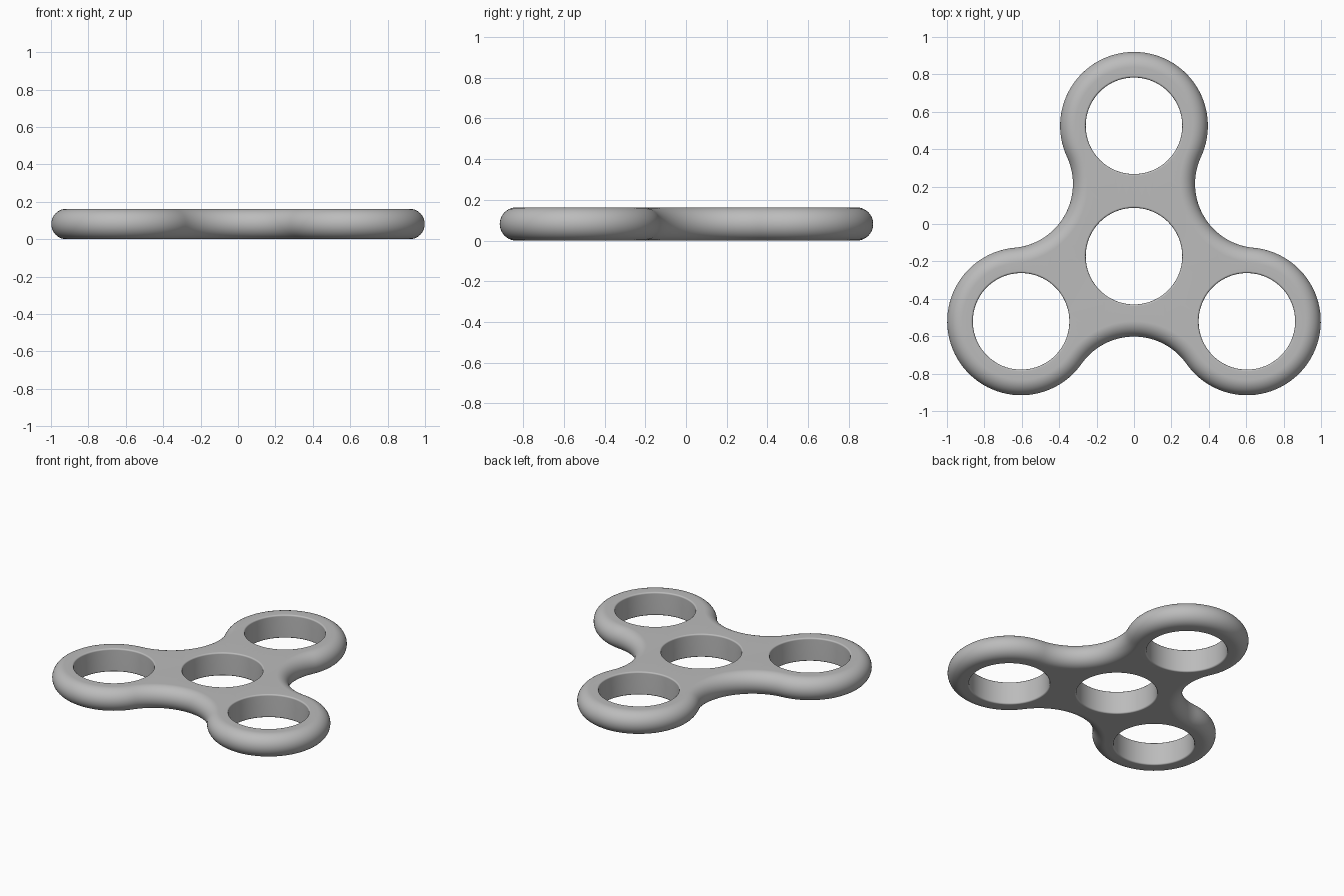
import bpy, bmesh
from math import sin, cos, pi, atan2, hypot, radians

if "Cube" in bpy.data.objects:
    bpy.data.objects.remove(bpy.data.objects["Cube"])

HEIGHT = 0.163
HUB_Y = -0.172
ARM = 0.697          # hub centre to lobe centre
LOBE_R = 0.395
WAIST = 0.43         # hub centre to the middle of each concave side
HOLE_R = 0.258
HOLE_EDGE = 0.01

# Radius of the concave arc that meets both neighbouring lobes tangentially
ax, ay = ARM * sin(pi / 3), ARM * cos(pi / 3)
valley_r = (ax**2 + (WAIST - ay)**2 - LOBE_R**2) / (2 * (LOBE_R - WAIST + ay))
valley_d = WAIST + valley_r


def polar(d, a):
    return d * cos(a), d * sin(a) + HUB_Y


def arc(centre, r, a0, a1, n):
    return [(centre[0] + r * cos(a0 + (a1 - a0) * i / n),
             centre[1] + r * sin(a0 + (a1 - a0) * i / n)) for i in range(n)]


def outline(inset):
    """Three convex lobes joined by three concave arcs, pulled in by inset."""
    pts = []
    # Direction from a lobe centre to the next valley centre, relative to the lobe axis
    dx = valley_d * cos(pi / 3) - ARM
    dy = valley_d * sin(pi / 3)
    half = atan2(dy, dx)
    for k in range(3):
        a = pi / 2 + k * 2 * pi / 3
        v = a + pi / 3
        pts += arc(polar(ARM, a), LOBE_R - inset, a - half, a + half, 56)
        start = a + half + pi
        sweep = 2 * (v + pi - start)
        pts += arc(polar(valley_d, v), valley_r + inset, start, start + sweep, 32)
    return pts


def skin(bm, rings):
    """Join a stack of (points, z) rings with quads; return the end loops of edges."""
    rows = [[bm.verts.new((x, y, z)) for x, y in pts] for pts, z in rings]
    n = len(rows[0])
    for low, high in zip(rows, rows[1:]):
        for i in range(n):
            j = (i + 1) % n
            bm.faces.new((low[i], low[j], high[j], high[i]))
    return [[bm.edges.get((row[i], row[(i + 1) % n])) for i in range(n)]
            for row in (rows[0], rows[-1])]


bm = bmesh.new()

# Fully rounded outer rim
h = HEIGHT / 2
steps = 20
rim = []
for i in range(steps + 1):
    t = -pi / 2 + pi * i / steps
    rim.append((outline(h * (1 - cos(t))), h + h * sin(t)))
bottom, top = skin(bm, rim)

# Hub hole and three lobe holes, each with softened edges
edge = [(HOLE_EDGE * (1 - sin(pi / 2 * i / 3)), HOLE_EDGE * (1 - cos(pi / 2 * i / 3)))
        for i in range(4)]
wall = edge + [(grow, HEIGHT - z) for grow, z in reversed(edge)]
centres = [(0, HUB_Y)] + [polar(ARM, pi / 2 + k * 2 * pi / 3) for k in range(3)]
for c in centres:
    low, high = skin(bm, [(arc(c, HOLE_R + grow, 0, 2 * pi, 80), z) for grow, z in wall])
    bottom += low
    top += high

# Flat faces around the holes
for loop, up in ((bottom, -1), (top, 1)):
    bmesh.ops.triangle_fill(bm, edges=loop, use_beauty=True, normal=(0, 0, up))
bmesh.ops.recalc_face_normals(bm, faces=bm.faces)

mesh = bpy.data.meshes.new("spinner_body")
bm.to_mesh(mesh)
bm.free()
body = bpy.data.objects.new("spinner_body", mesh)
bpy.context.collection.objects.link(body)

# Single grey material
grey = bpy.data.materials.new("plain_grey")
grey.use_nodes = True
colour = (0.5, 0.5, 0.5, 1)
grey.diffuse_color = colour
grey.node_tree.nodes["Principled BSDF"].inputs["Base Color"].default_value = colour
mesh.materials.append(grey)

# Smooth rim with clean flat faces
bpy.ops.object.select_all(action="DESELECT")
body.select_set(True)
bpy.context.view_layer.objects.active = body
bpy.ops.object.shade_smooth_by_angle(angle=radians(35))
weighted = body.modifiers.new("flat_face_normals", "WEIGHTED_NORMAL")
weighted.keep_sharp = True
